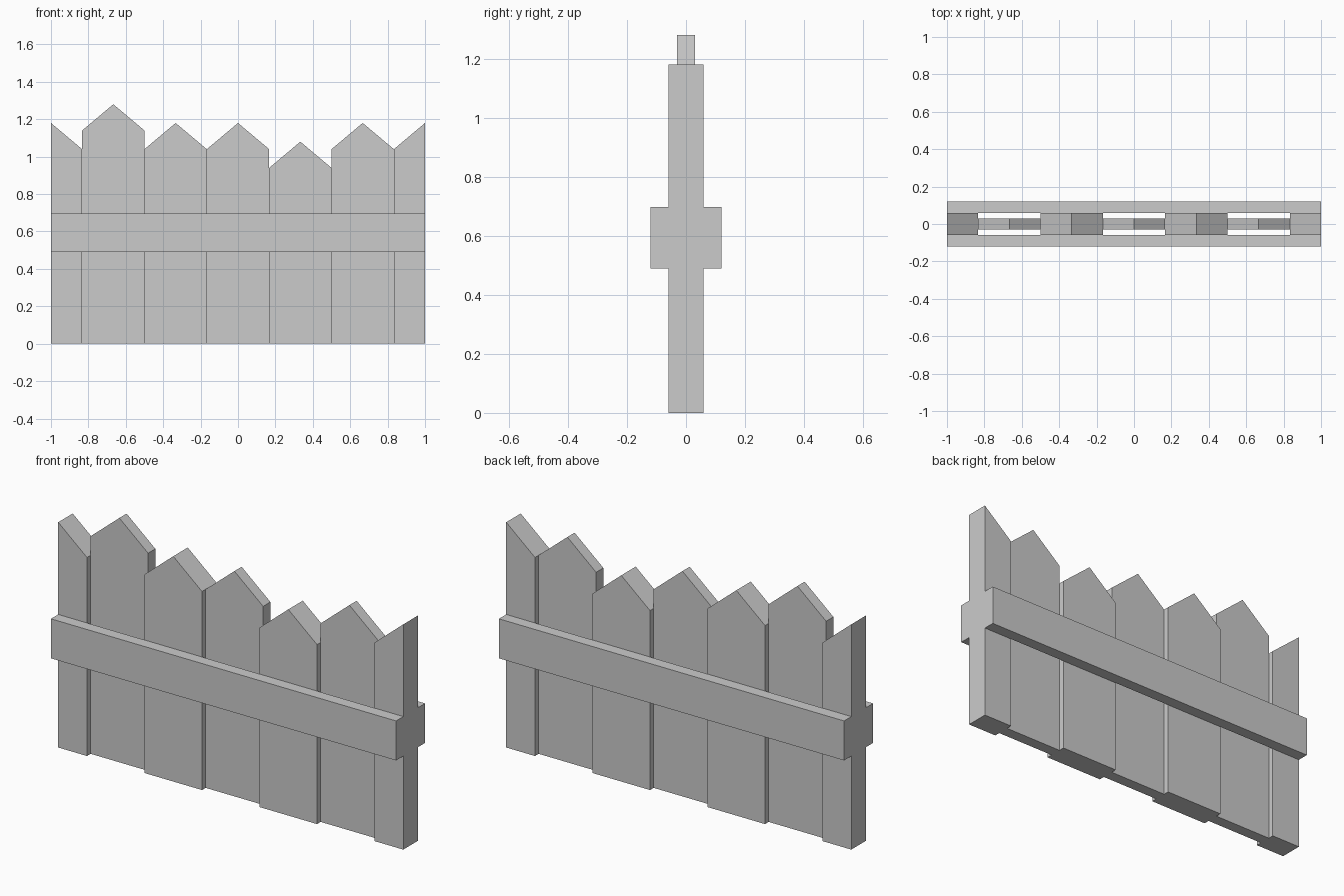
import bpy, bmesh

if "Cube" in bpy.data.objects:
    bpy.data.objects.remove(bpy.data.objects["Cube"])

W = 1 / 6      # half width of a board
RISE = 0.14    # height of the pointed tip above the shoulders


def prism(name, profile, half_depth, y=0.0):
    """Extrude an x-z outline along y."""
    bm = bmesh.new()
    face = bm.faces.new([bm.verts.new((x, y - half_depth, z)) for x, z in profile])
    ext = bmesh.ops.extrude_face_region(bm, geom=[face])
    verts = [v for v in ext["geom"] if isinstance(v, bmesh.types.BMVert)]
    bmesh.ops.translate(bm, verts=verts, vec=(0, 2 * half_depth, 0))
    bmesh.ops.recalc_face_normals(bm, faces=bm.faces)
    mesh = bpy.data.meshes.new(name)
    bm.to_mesh(mesh)
    bm.free()
    obj = bpy.data.objects.new(name, mesh)
    bpy.context.collection.objects.link(obj)
    return obj


# Pointed boards, alternating thick and thin; the end boards are half boards
peaks = [1.18, 1.28, 1.18, 1.18, 1.08, 1.18, 1.18]
for i, top in enumerate(peaks):
    x = -1 + 2 * W * i
    depth = 0.06 if i % 2 == 0 else 0.03
    low = top - RISE
    if i == 0:
        outline = [(x, 0), (x + W, 0), (x + W, low), (x, top)]
    elif i == len(peaks) - 1:
        outline = [(x - W, 0), (x, 0), (x, top), (x - W, low)]
    else:
        outline = [(x - W, 0), (x + W, 0), (x + W, low), (x, top), (x - W, low)]
    prism(f"fence_board_{i + 1}", outline, depth)

# Horizontal rails on the front and back
for name, y in (("front_rail", -0.09), ("back_rail", 0.09)):
    prism(name, [(-1, 0.49), (1, 0.49), (1, 0.697), (-1, 0.697)], 0.03, y)
